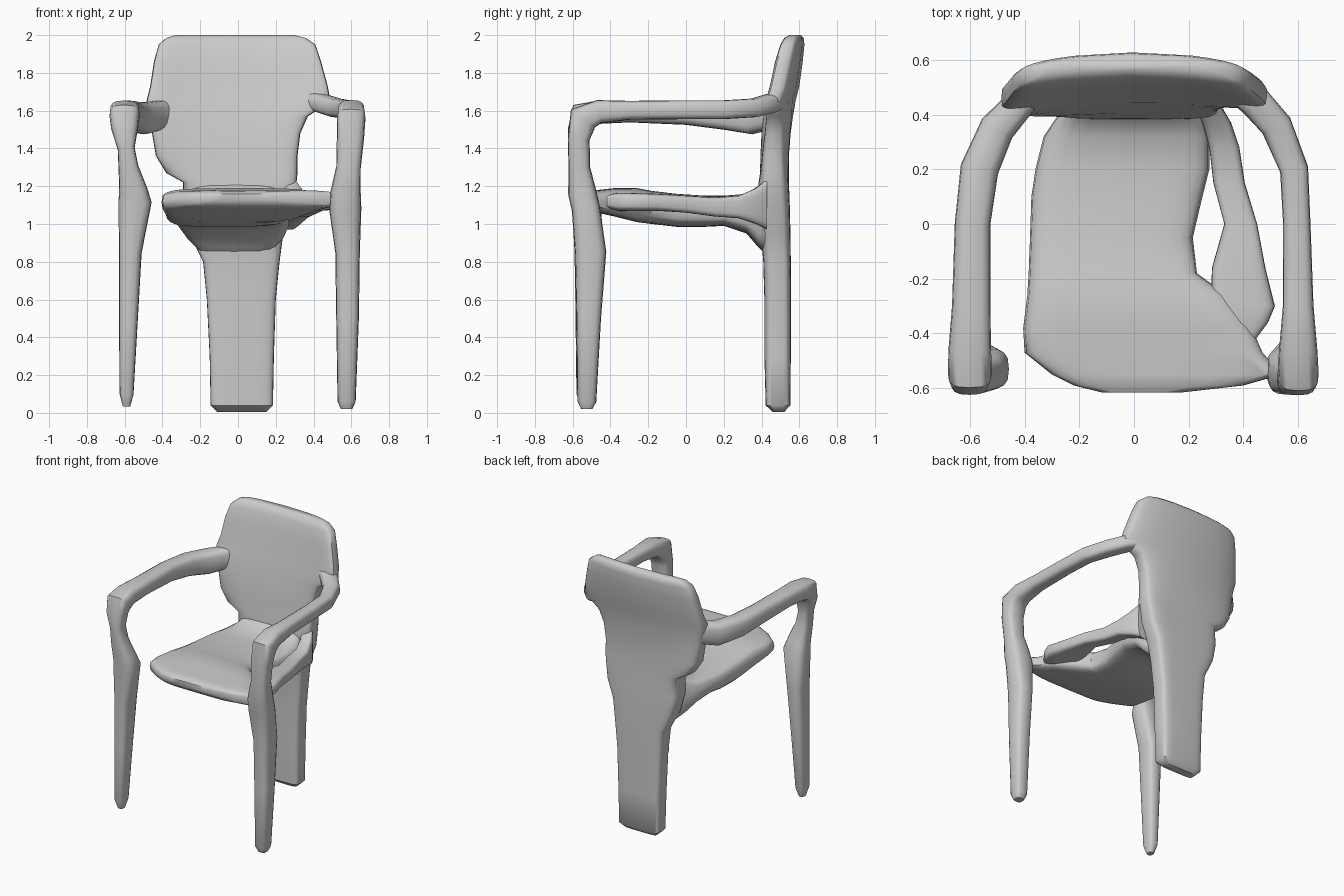
import bpy, bmesh, math
from mathutils import Vector


def superellipse(a, b, n=24, e=0.5):
    """Rounded-rectangle ring as (u, v) pairs."""
    pts = []
    for i in range(n):
        t = 2 * math.pi * i / n
        c, s = round(math.cos(t), 6), round(math.sin(t), 6)
        pts.append((math.copysign(abs(c) ** e * a, c), math.copysign(abs(s) ** e * b, s)))
    return pts


def loft(name, rings):
    """Skin a list of equal-length rings and cap the ends."""
    bm = bmesh.new()
    rows = [[bm.verts.new(p) for p in r] for r in rings]
    n = len(rows[0])
    for a, b in zip(rows, rows[1:]):
        for i in range(n):
            j = (i + 1) % n
            bm.faces.new((a[i], a[j], b[j], b[i]))
    bm.faces.new(rows[0])
    bm.faces.new(rows[-1])
    bmesh.ops.recalc_face_normals(bm, faces=bm.faces)
    me = bpy.data.meshes.new(name)
    bm.to_mesh(me)
    bm.free()
    ob = bpy.data.objects.new(name, me)
    bpy.context.collection.objects.link(ob)
    bpy.context.view_layer.objects.active = ob
    ob.select_set(True)
    bpy.ops.object.shade_smooth_by_angle(angle=math.radians(45))
    ob.select_set(False)
    return ob


def sweep(name, path):
    """Tube along a path of (x, y, z, half width, half depth)."""
    pts = [Vector(p[:3]) for p in path]
    rings = []
    for i, (x, y, z, w, d) in enumerate(path):
        t = (pts[min(i + 1, len(pts) - 1)] - pts[max(i - 1, 0)]).normalized()
        side = Vector((1, 0, 0)) if abs(t.z) > 0.6 else Vector((t.y, -t.x, 0)).normalized()
        side = (side - t * side.dot(t)).normalized()
        up = side.cross(t)
        rings.append([pts[i] + side * u + up * v for u, v in superellipse(w, d, 16, 0.65)])
    return loft(name, rings)


def slab(name, rows):
    """Horizontal slab from rows (y, x left, x right, z bottom, z top)."""
    return loft(name, [[((l + r) / 2 + u, y, (b + t) / 2 + v)
                        for u, v in superellipse((r - l) / 2, (t - b) / 2)]
                       for y, l, r, b, t in rows])


# Back leg and backrest in one panel: z, x left, x right, y centre, half thickness
panel = [
    (0.005, -0.11, 0.15, 0.49, 0.03), (0.04, -0.145, 0.185, 0.487, 0.065),
    (0.3, -0.15, 0.19, 0.485, 0.07), (0.6, -0.165, 0.20, 0.485, 0.07),
    (0.8, -0.185, 0.22, 0.482, 0.073), (0.95, -0.26, 0.24, 0.475, 0.078),
    (1.08, -0.29, 0.29, 0.465, 0.085), (1.22, -0.29, 0.31, 0.465, 0.08),
    (1.27, -0.38, 0.315, 0.47, 0.075), (1.36, -0.435, 0.315, 0.475, 0.07),
    (1.48, -0.455, 0.33, 0.49, 0.065), (1.57, -0.47, 0.37, 0.505, 0.062),
    (1.65, -0.485, 0.49, 0.52, 0.06), (1.73, -0.465, 0.475, 0.54, 0.06),
    (1.86, -0.445, 0.44, 0.56, 0.058), (1.95, -0.42, 0.41, 0.577, 0.05),
    (1.985, -0.38, 0.36, 0.583, 0.04), (2.0, -0.33, 0.30, 0.587, 0.02)]
rings = []
for z, l, r, y, d in panel:
    bend = 0.25 * max(0, min(1, (z - 1.15) / 0.4))
    ring = [((l + r) / 2 + u, y + v, z) for u, v in superellipse((r - l) / 2, d, 32, 0.4)]
    rings.append([(px, py - bend * px * px, pz) for px, py, pz in ring])
loft("back_leg_and_backrest", rings)

# Right front leg running up into the arm
sweep("right_leg_and_arm", [
    (.575, -.525, .02, .03, .03), (.575, -.525, .06, .048, .05),
    (.58, -.515, .5, .06, .065), (.58, -.505, .85, .065, .083),
    (.568, -.53, 1.08, .085, .075), (.57, -.55, 1.17, .08, .075),
    (.585, -.565, 1.3, .065, .057), (.595, -.568, 1.45, .072, .058),
    (.6, -.545, 1.56, .075, .08), (.6, -.46, 1.595, .07, .062),
    (.6, -.3, 1.602, .056, .05), (.595, 0, 1.605, .05, .05),
    (.585, .2, 1.605, .052, .05), (.52, .36, 1.615, .058, .05),
    (.44, .45, 1.64, .06, .05), (.36, .5, 1.66, .045, .045)])

# Left front leg running up into the arm
sweep("left_leg_and_arm", [
    (-.59, -.53, .035, .02, .025), (-.59, -.53, .1, .037, .05),
    (-.58, -.52, .5, .05, .065), (-.57, -.51, .85, .06, .08),
    (-.545, -.53, 1.12, .088, .075), (-.555, -.545, 1.18, .075, .065),
    (-.58, -.565, 1.3, .053, .055), (-.592, -.57, 1.4, .045, .053),
    (-.6, -.565, 1.5, .07, .06), (-.6, -.545, 1.57, .08, .08),
    (-.6, -.46, 1.592, .078, .062), (-.595, -.3, 1.595, .07, .057),
    (-.59, 0, 1.59, .065, .065), (-.565, .2, 1.575, .07, .075),
    (-.5, .35, 1.56, .065, .085), (-.4, .46, 1.58, .055, .075)])

# Seat, widest at the front where it meets the right leg
slab("seat", [
    (-.615, -.12, .18, 1.12, 1.16), (-.59, -.22, .4, 1.09, 1.175),
    (-.55, -.30, .54, 1.08, 1.18), (-.47, -.40, .47, 1.06, 1.18),
    (-.38, -.405, .43, 1.04, 1.19), (-.26, -.39, .34, 1.01, 1.19),
    (-.18, -.385, .23, 1.0, 1.175), (-.05, -.38, .215, .985, 1.16),
    (.1, -.375, .25, .985, 1.15), (.2, -.36, .275, .99, 1.15),
    (.32, -.33, .275, .95, 1.16), (.38, -.29, .26, .88, 1.2),
    (.44, -.24, .22, .82, 1.28)])

# Side strip right of the seat opening
slab("seat_side_strip", [
    (-.44, .30, .43, 1.09, 1.15), (-.36, .29, .49, 1.07, 1.165),
    (-.3, .28, .515, 1.07, 1.165), (-.16, .285, .48, 1.07, 1.16),
    (0, .33, .45, 1.06, 1.15), (.15, .29, .405, 1.04, 1.14),
    (.28, .275, .385, 1.03, 1.15), (.37, .25, .355, 1.0, 1.19),
    (.43, .22, .32, .97, 1.24)])
